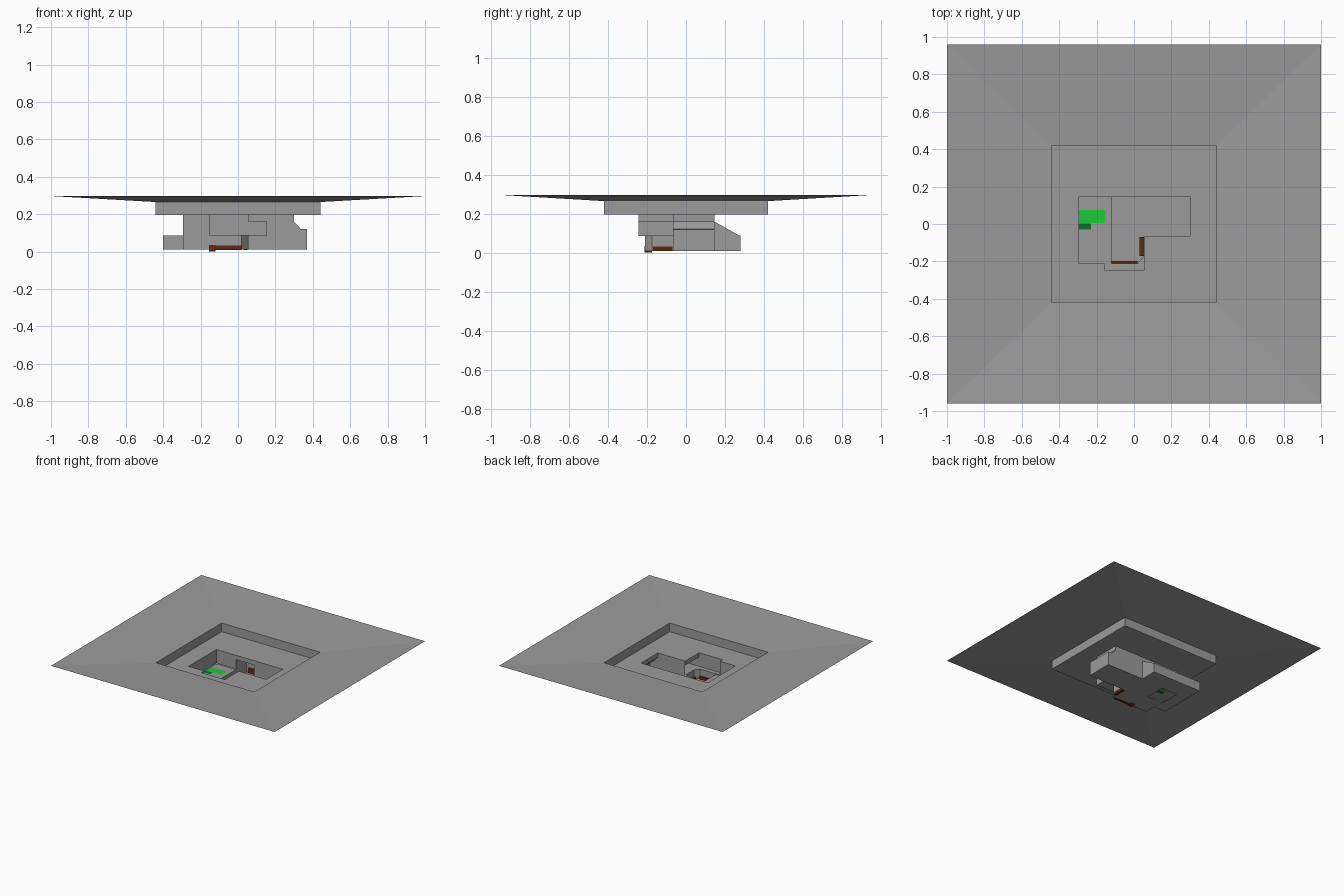
import bpy, bmesh

cube = bpy.data.objects.get("Cube")
if cube:
    bpy.data.objects.remove(cube, do_unlink=True)


def material(name, rgb):
    m = bpy.data.materials.new(name)
    m.use_nodes = True
    m.diffuse_color = (*rgb, 1)
    m.node_tree.nodes["Principled BSDF"].inputs["Base Color"].default_value = (*rgb, 1)
    return m


GREY = material("stone grey", (0.33, 0.33, 0.33))
GREEN = material("bright green", (0.01, 0.6, 0.04))
DARK_GREEN = material("dark green", (0.003, 0.17, 0.015))
BROWN = material("dark brown", (0.11, 0.022, 0.006))


def finish(name, bm, mat):
    mesh = bpy.data.meshes.new(name)
    bm.to_mesh(mesh)
    bm.free()
    mesh.materials.append(mat)
    obj = bpy.data.objects.new(name, mesh)
    bpy.context.collection.objects.link(obj)
    return obj


def rect(x0, x1, y0, y1):
    return [(x0, y0), (x1, y0), (x1, y1), (x0, y1)]


def sheet(name, z, loops, mat=GREY):
    """Flat level surface; loops after the first are holes."""
    bm = bmesh.new()
    edges = []
    for loop in loops:
        vs = [bm.verts.new((x, y, z)) for x, y in loop]
        edges += [bm.edges.new((vs[i - 1], vs[i])) for i in range(len(vs))]
    bmesh.ops.triangle_fill(bm, edges=edges, use_beauty=True, normal=(0, 0, 1))
    for f in bm.faces:
        f.normal_update()
        if f.normal.z < 0:
            f.normal_flip()
    bmesh.ops.dissolve_limit(bm, angle_limit=0.01, verts=bm.verts[:], edges=bm.edges[:])
    return finish(name, bm, mat)


def wall(name, z0, z1, path, closed=False, mat=GREY):
    """Upright surface along a path."""
    bm = bmesh.new()
    low = [bm.verts.new((x, y, z0)) for x, y in path]
    top = [bm.verts.new((x, y, z1)) for x, y in path]
    for i in range(0 if closed else 1, len(path)):
        bm.faces.new((low[i], low[i - 1], top[i - 1], top[i]))
    return finish(name, bm, mat)


def polys(name, faces, mat=GREY):
    bm = bmesh.new()
    for pts in faces:
        bm.faces.new([bm.verts.new(p) for p in pts])
    bmesh.ops.remove_doubles(bm, verts=bm.verts[:], dist=0.0001)
    return finish(name, bm, mat)


def box(name, x0, x1, y0, y1, z0, z1, mat):
    bm = bmesh.new()
    bmesh.ops.create_cube(bm, size=1)
    for v in bm.verts:
        v.co = (x1 if v.co.x > 0 else x0, y1 if v.co.y > 0 else y0,
                z1 if v.co.z > 0 else z0)
    return finish(name, bm, mat)


# Heights and shared plan lines
BASE, STEP, ARCH, TERRACE, RIM = 0.01, 0.085, 0.16, 0.195, 0.265
L, MID, R, BACK, FRONT, NOTCH = -0.295, -0.12, 0.3, 0.145, -0.21, -0.245
DEEP = 0.28

# Wide ground, dipping to the sunken terrace
outer, inner = rect(-1, 1, -0.96, 0.96), rect(-0.44, 0.44, -0.42, 0.42)
polys("ground", [[(*outer[i - 1], 0.297), (*outer[i], 0.297), (*inner[i], RIM),
                  (*inner[i - 1], RIM)] for i in range(4)])
wall("terrace_wall", TERRACE, RIM, inner, closed=True)
opening = [(L, FRONT), (-0.155, FRONT), (-0.155, NOTCH), (0.055, NOTCH),
           (0.055, -0.068), (R, -0.068), (R, BACK), (L, BACK)]
sheet("terrace", TERRACE, [inner, opening])

# Main floor, with a gap below the grate
sheet("floor", BASE, [
    [(-0.4, -0.12), (L, -0.12), (L, FRONT), (0.02, FRONT), (0.05, -0.175),
     (0.05, -0.068), (0.37, -0.068), (0.37, BACK), (0.04, BACK), (0.04, DEEP),
     (-0.4, DEEP)],
    rect(-0.3, -0.16, -0.03, 0.13)])

# Raised left platform with green panels set into it
panel = [(L + 0.002, 0.005), (-0.155, 0.005), (-0.155, 0.075), (L + 0.002, 0.075)]
dark = rect(L + 0.002, -0.23, -0.03, 0.004)
sheet("platform", STEP - 0.005, [rect(L, MID, FRONT, BACK), panel, dark])
sheet("green_panel", STEP - 0.005, [panel], GREEN)
sheet("dark_green_panel", STEP - 0.005, [dark], DARK_GREEN)
wall("platform_step", BASE, STEP - 0.005, [(MID, FRONT), (MID, BACK)])

# Crawl space around the platform
sheet("crawl_roof", STEP, [[(-0.4, -0.12), (L, -0.12), (L, BACK), (MID, BACK),
                            (MID, DEEP), (-0.4, DEEP)]])
wall("crawl_wall", BASE, STEP, [(0.04, DEEP), (-0.4, DEEP), (-0.4, -0.12),
                                (L, -0.12)])

# Left room and front walls
wall("left_wall", STEP, TERRACE, [(MID, BACK), (L, BACK), (L, FRONT),
                                  (-0.155, FRONT), (-0.155, NOTCH), (0.055, NOTCH)])
wall("front_base", BASE, STEP, [(L, -0.12), (L, FRONT), (0.02, FRONT),
                                (0.05, -0.175), (0.05, -0.068)])

# Front ledge and its side niche
sheet("ledge", STEP, [[(-0.155, NOTCH), (0.155, NOTCH), (0.155, -0.068),
                       (0.05, -0.068), (0.05, -0.175), (0.02, FRONT),
                       (-0.155, FRONT)]])
wall("niche_wall", STEP, ARCH, [(0.055, NOTCH), (0.155, NOTCH), (0.155, -0.068)])
sheet("niche_roof", ARCH, [rect(0.055, 0.155, NOTCH, -0.068)])
wall("niche_lintel", ARCH, TERRACE, [(0.055, NOTCH), (0.055, -0.068)])

# Right room with a chamfered alcove
wall("right_front_wall", BASE, TERRACE, [(0.055, -0.068), (R, -0.068)])
wall("right_back_wall", BASE, TERRACE, [(R, BACK), (0.04, BACK)])
wall("alcove_lintel", ARCH, TERRACE, [(R, -0.068), (R, BACK)])
profile = [(R, BASE), (0.37, BASE), (0.37, 0.12), (0.335, 0.122), (R, ARCH)]
polys("alcove", [[(x, y, z) for x, z in profile] for y in (-0.068, BACK)] +
      [[(x0, -0.068, z0), (x0, BACK, z0), (x1, BACK, z1), (x1, -0.068, z1)]
       for (x0, z0), (x1, z1) in zip(profile[1:], profile[2:])])

# Back room under a sloping roof
wall("back_lintel", ARCH, TERRACE, [(0.04, BACK), (MID, BACK)])
polys("back_roof", [[(MID, BACK, ARCH), (0.04, BACK, ARCH), (0.04, DEEP, STEP),
                     (MID, DEEP, STEP)]])
polys("back_sides", [[(x, BACK, BASE), (x, DEEP, BASE), (x, DEEP, STEP),
                      (x, BACK, ARCH)] for x in (MID, 0.04)])

# Brown trim
box("corner_post", -0.155, MID, -0.214, -0.175, 0.0, 0.035, BROWN)
box("front_trim", MID, 0.02, -0.214, -0.197, 0.008, 0.032, BROWN)
box("side_trim", 0.03, 0.052, -0.17, -0.07, 0.008, 0.032, BROWN)
box("back_plate", -0.1, -0.04, DEEP - 0.008, DEEP - 0.001, BASE, 0.05, BROWN)
